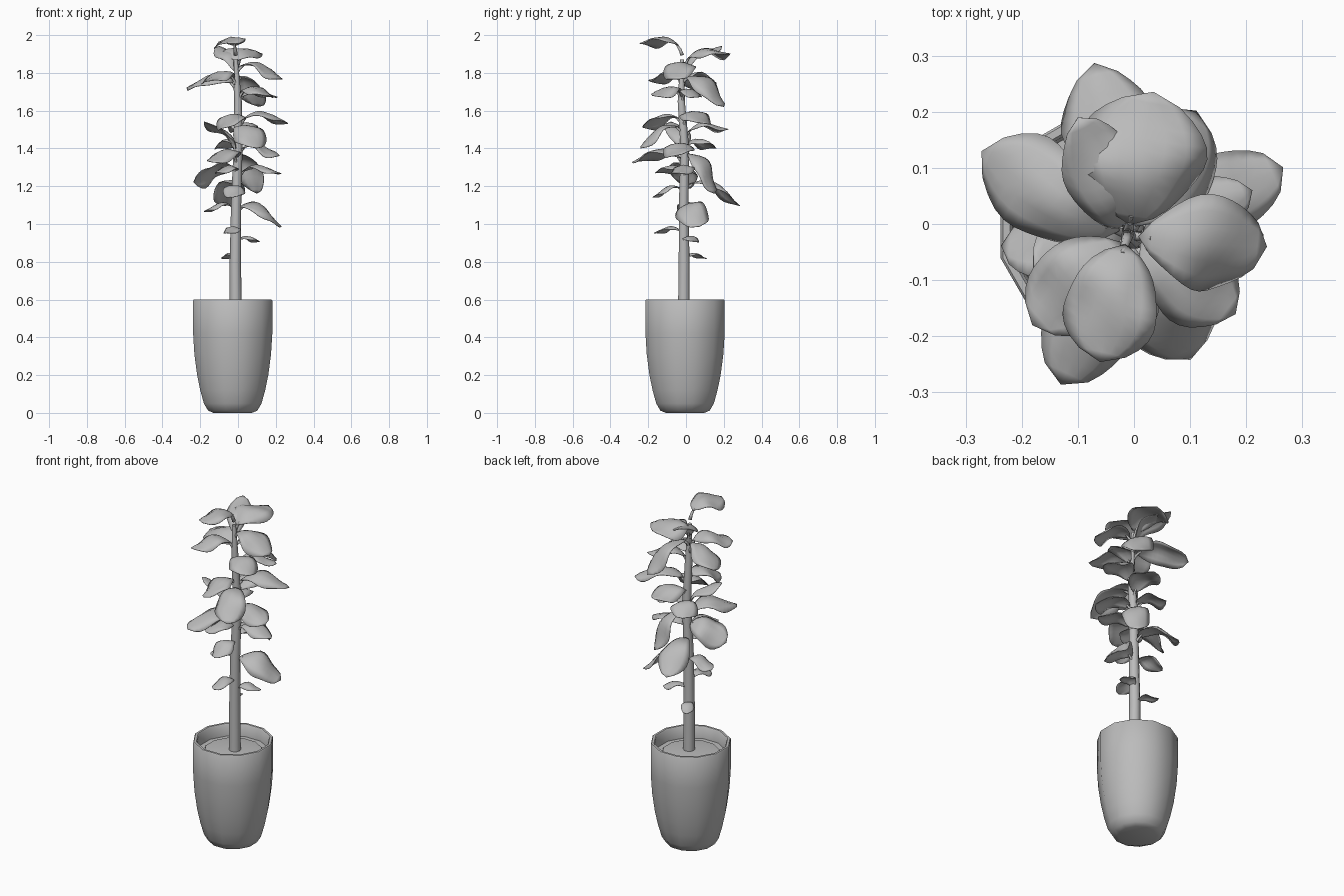
import bpy, bmesh, math
from mathutils import Matrix, Vector

if "Cube" in bpy.data.objects:
    bpy.data.objects.remove(bpy.data.objects["Cube"])

grey = bpy.data.materials.new("plain grey")
grey.use_nodes = True
grey.diffuse_color = (0.5, 0.5, 0.5, 1)
grey.node_tree.nodes["Principled BSDF"].inputs["Base Color"].default_value = (0.5, 0.5, 0.5, 1)


def finish(name, bm, angle=45):
    """Turn a bmesh into a smooth-shaded object."""
    bmesh.ops.remove_doubles(bm, verts=bm.verts, dist=0.0002)
    mesh = bpy.data.meshes.new(name)
    bm.to_mesh(mesh)
    bm.free()
    mesh.materials.append(grey)
    obj = bpy.data.objects.new(name, mesh)
    bpy.context.collection.objects.link(obj)
    bpy.ops.object.select_all(action='DESELECT')
    obj.select_set(True)
    bpy.context.view_layer.objects.active = obj
    bpy.ops.object.shade_smooth_by_angle(angle=math.radians(angle))
    return obj


def bridge(bm, rings, closed=True):
    """Join successive rows of vertices with quads."""
    count = len(rings[0])
    for low, high in zip(rings, rings[1:]):
        for i in range(count if closed else count - 1):
            j = (i + 1) % count
            bm.faces.new((low[i], low[j], high[j], high[i]))


def lathe(name, profile, centre, sides, cap_start, cap_end):
    """Revolve (radius, z) points, with a flat side facing each axis."""
    bm = bmesh.new()
    rings = []
    for r, z in profile:
        ring = []
        for i in range(sides):
            a = math.tau * (i + 0.5) / sides
            ring.append(bm.verts.new((centre[0] + r * math.cos(a), centre[1] + r * math.sin(a), z)))
        rings.append(ring)
    bridge(bm, rings)
    if cap_start:
        bm.faces.new(rings[0][::-1])
    if cap_end:
        bm.faces.new(rings[-1])
    return finish(name, bm)


def tube(bm, points, radii, sides):
    """Sweep a round section along a path."""
    rings = []
    for k, p in enumerate(points):
        ahead = points[min(k + 1, len(points) - 1)] - points[max(k - 1, 0)]
        turn = Vector((0, 0, 1)).rotation_difference(ahead)
        ring = []
        for i in range(sides):
            a = math.tau * i / sides
            offset = turn @ Vector((math.cos(a), math.sin(a), 0))
            ring.append(bm.verts.new(p + offset * radii[k]))
        rings.append(ring)
    bridge(bm, rings)
    bm.faces.new(rings[-1])


# Pot with a hollow rim, and the soil inside
pot_centre = (-0.028, -0.005)
lathe("pot", [(0.105, 0), (0.135, 0.012), (0.158, 0.05), (0.178, 0.12), (0.195, 0.2),
              (0.21, 0.31), (0.217, 0.42), (0.217, 0.595), (0.213, 0.6), (0.2, 0.6),
              (0.195, 0.594), (0.19, 0.53)], pot_centre, 12, True, True)
lathe("soil", [(0.16, 0.525), (0.155, 0.537), (0.1, 0.545)], pot_centre, 12, False, True)

# Trunk
trunk = [Vector(p) for p in ((-0.012, -0.012, 0.52), (-0.014, -0.01, 0.8), (-0.01, -0.012, 1.1),
                             (0, -0.006, 1.4), (0, -0.025, 1.65), (-0.012, -0.02, 1.87))]
bm = bmesh.new()
tube(bm, trunk, (0.032, 0.03, 0.027, 0.024, 0.02, 0.011), 10)
finish("trunk", bm, 60)


def trunk_at(z):
    for a, b in zip(trunk, trunk[1:]):
        if z <= b.z:
            return a.lerp(b, (z - a.z) / (b.z - a.z))
    return trunk[-1].copy()


def leaf(number, z, tip, width, roll):
    """Stalk and arched, wavy blade growing from the trunk at height z."""
    root = trunk_at(z)
    root.z = z
    axis = Vector(tip) - root
    reach = axis.length
    side = Matrix.Rotation(roll, 3, axis) @ Vector((-axis.y, axis.x, 0)).normalized()
    normal = axis.cross(side).normalized()
    start = root + axis * 0.08

    def spine(t):
        # Rises from the stalk, droops, then flicks out at the tip
        bend = 0.17 * math.sin(math.pi * t) + 0.04 * math.sin(math.tau * t)
        return start.lerp(Vector(tip), t) + normal * reach * bend

    bm = bmesh.new()
    rows, columns = 12, 6
    grid = []
    for r in range(rows + 1):
        t = r / rows
        bulge = max(0, math.sin(math.pi * t ** 1.15))
        half = 0.5 * width * bulge ** 0.6 * (1 + 0.05 * math.sin(9 * t + number))
        row = []
        for c in range(columns + 1):
            v = 2 * c / columns - 1
            ripple = 0.1 * math.sin(7 * t + 2 * number + 1.5 * v) * abs(v)
            lift = width * (ripple - 0.17 * v * v) * bulge
            row.append(bm.verts.new(spine(t) + side * half * v + normal * lift))
        grid.append(row)
    bridge(bm, grid, closed=False)
    low = root - Vector((0, 0, 0.2 * reach))
    tube(bm, [low, low.lerp(start, 0.6), spine(0.08)], (0.011, 0.009, 0.005), 6)
    obj = finish(f"leaf_{number:02d}", bm, 70)
    solid = obj.modifiers.new("thickness", 'SOLIDIFY')
    solid.thickness = 0.003


# Leaves from the top down: height on trunk, tip, blade width, sideways roll
upper_leaves = [
    (1.94, (-0.06, -0.245, 1.955), 0.17, 0.1), (1.86, (0.035, 0.235, 1.9), 0.22, 0),
    (1.79, (-0.1, 0.19, 1.94), 0.13, 0), (1.84, (0.235, -0.04, 1.765), 0.17, 0.1),
    (1.79, (0.11, 0.2, 1.62), 0.17, 0.2), (1.77, (-0.18, -0.18, 1.75), 0.16, 0.1),
    (1.75, (-0.27, 0.13, 1.72), 0.17, -0.35), (1.69, (0.18, -0.16, 1.675), 0.15, 0),
    (1.67, (0.21, 0.06, 1.67), 0.11, 0), (1.56, (-0.06, -0.23, 1.51), 0.16, 0.2),
    (1.55, (0.265, 0.1, 1.53), 0.15, 0), (1.48, (0.05, 0.225, 1.5), 0.16, 0),
    (1.37, (-0.18, -0.08, 1.54), 0.13, 0), (1.52, (0.1, -0.24, 1.4), 0.17, 0.1),
]
lower_leaves = [
    (1.42, (-0.09, 0.16, 1.4), 0.14, 0), (1.4, (0.22, -0.06, 1.36), 0.16, 0.1),
    (1.35, (-0.13, -0.285, 1.325), 0.17, 0), (1.39, (0.1, 0.15, 1.16), 0.15, 0.1),
    (1.3, (-0.235, -0.04, 1.22), 0.17, 0.6), (1.27, (0.23, -0.02, 1.265), 0.12, 0),
    (1.22, (-0.07, 0.285, 1.095), 0.16, 0), (1.19, (-0.03, -0.175, 1.14), 0.11, 0),
    (1.28, (-0.1, -0.16, 1.27), 0.12, 0), (1.1, (0.23, 0.07, 0.985), 0.17, 0.35),
    (1.09, (-0.18, 0.02, 1.065), 0.11, 0), (0.96, (-0.04, -0.17, 0.95), 0.09, 0),
    (0.91, (0.115, 0.05, 0.905), 0.08, 0), (0.82, (-0.08, 0.11, 0.815), 0.065, 0),
]
for number, shape in enumerate(upper_leaves + lower_leaves, 1):
    leaf(number, *shape)
